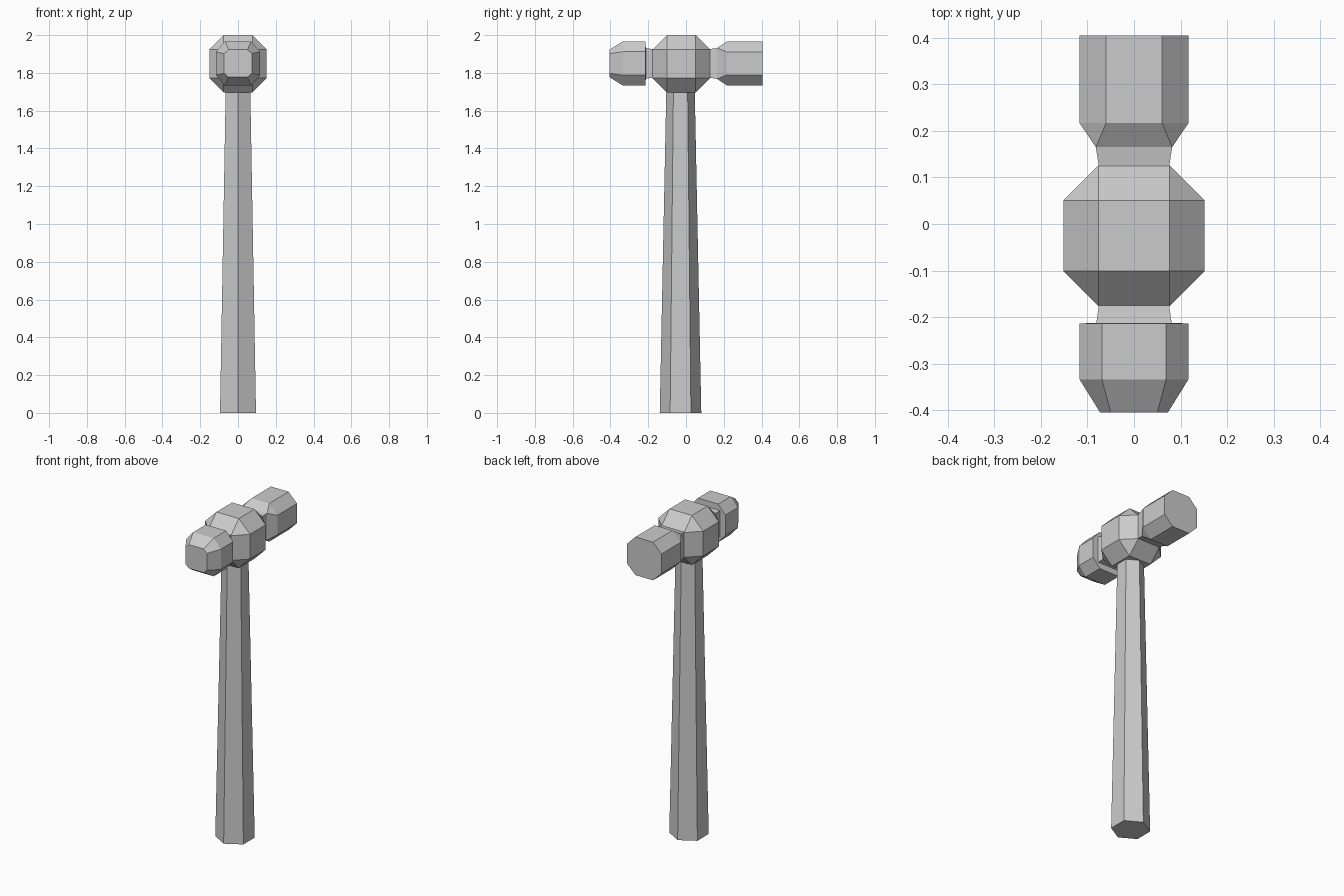
import bpy, bmesh, math

if "Cube" in bpy.data.objects:
    bpy.data.objects.remove(bpy.data.objects["Cube"])

ZC = 1.85  # height of the head axis


def loft(name, rings):
    """Skin equal-length rings of points into a closed flat-shaded solid."""
    bm = bmesh.new()
    loops = [[bm.verts.new(p) for p in ring] for ring in rings]
    n = len(loops[0])
    for a, b in zip(loops, loops[1:]):
        for i in range(n):
            j = (i + 1) % n
            bm.faces.new((a[i], a[j], b[j], b[i]))
    bm.faces.new(loops[0])
    bm.faces.new(loops[-1])
    bmesh.ops.remove_doubles(bm, verts=bm.verts, dist=0.0005)
    bmesh.ops.recalc_face_normals(bm, faces=bm.faces)
    mesh = bpy.data.meshes.new(name)
    bm.to_mesh(mesh)
    bm.free()
    ob = bpy.data.objects.new(name, mesh)
    bpy.context.collection.objects.link(ob)
    return ob


def hexagon(r, yc, z):
    return [(r * math.sin(math.radians(60 * i)), yc + r * math.cos(math.radians(60 * i)), z)
            for i in range(6)]


def section(y, h, fx, fz):
    """Chamfered square across the head axis; fx = fz = h gives a plain square."""
    pts = [(h, -fz), (h, fz), (fx, h), (-fx, h), (-h, fz), (-h, -fz), (-fx, -h), (fx, -h)]
    return [(x, y, ZC + z) for x, z in pts]


# Tapered hexagonal handle
loft("handle", [hexagon(0.11, -0.029, 0), hexagon(0.075, -0.029, 1.72)])

# Central block: cube with wide single-step bevel
bpy.ops.mesh.primitive_cube_add(size=0.304, location=(0, -0.025, 1.848))
hub = bpy.context.object
hub.name = "head_block"
bevel = hub.modifiers.new("bevel", 'BEVEL')
bevel.width = 0.076
bevel.segments = 1
bevel.limit_method = 'NONE'

# Striking face with square neck flaring to an octagon
loft("striking_face", [
    section(0.10, 0.074, 0.074, 0.074),
    section(0.127, 0.076, 0.076, 0.076),
    section(0.165, 0.082, 0.082, 0.082),
    section(0.217, 0.117, 0.060, 0.060),
    section(0.405, 0.117, 0.060, 0.060),
])

# Rounded peen with its square neck
loft("peen", [
    section(-0.15, 0.074, 0.074, 0.074),
    section(-0.178, 0.076, 0.076, 0.076),
    section(-0.213, 0.081, 0.081, 0.081),
    section(-0.2135, 0.117, 0.069, 0.062),
    section(-0.334, 0.117, 0.069, 0.062),
    section(-0.405, 0.073, 0.050, 0.052),
])
